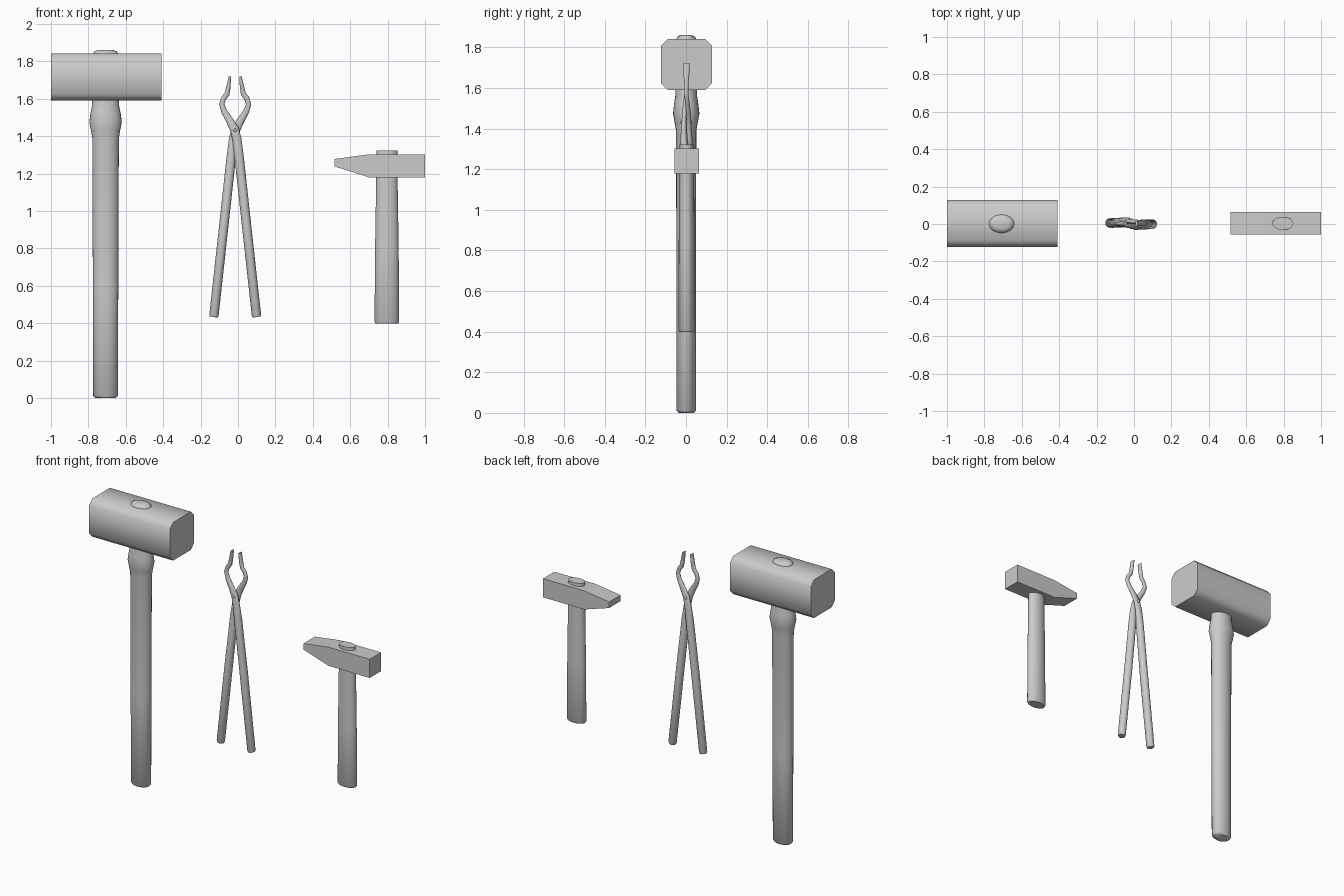
import bpy, bmesh
from math import cos, sin, pi, radians
from mathutils import Vector


def finish(name, bm, angle=50):
    bmesh.ops.recalc_face_normals(bm, faces=bm.faces)
    me = bpy.data.meshes.new(name)
    bm.to_mesh(me)
    bm.free()
    ob = bpy.data.objects.new(name, me)
    bpy.context.collection.objects.link(ob)
    if angle:
        me.shade_smooth()
        me.set_sharp_from_angle(angle=radians(angle))
    return ob


def loft(name, rings, angle=50):
    """Bridge a list of point rings and cap both ends."""
    bm = bmesh.new()
    loops = [[bm.verts.new(p) for p in ring] for ring in rings]
    n = len(loops[0])
    for a, b in zip(loops, loops[1:]):
        for i in range(n):
            j = (i + 1) % n
            bm.faces.new((a[i], a[j], b[j], b[i]))
    bm.faces.new(loops[0])
    bm.faces.new(loops[-1])
    return finish(name, bm, angle)


def ellipse(c, u, v, n=24):
    return [c + u * cos(2 * pi * i / n) + v * sin(2 * pi * i / n) for i in range(n)]


def handle(name, x, y, sections):
    """Oval wooden handle from (z, half width, half depth) sections."""
    return loft(name, [ellipse(Vector((x, y, z)), Vector((rx, 0, 0)), Vector((0, ry, 0)))
                       for z, rx, ry in sections])


# sledgehammer head: long block with chamfered edges
h, k, zc = 0.126, 0.092, 1.716
octagon = [(h, k), (k, h), (-k, h), (-h, k), (-h, -k), (-k, -h), (k, -h), (h, -k)]
loft("sledge_head", [[(x, y + 0.002, zc + z) for y, z in octagon] for x in (-1.0, -0.41)])

# sledgehammer handle with swollen neck and domed top
handle("sledge_handle", -0.708, 0.001, [
    (0.0, 0.055, 0.038), (0.012, 0.066, 0.048), (0.6, 0.068, 0.048),
    (1.39, 0.071, 0.050), (1.43, 0.078, 0.057), (1.475, 0.087, 0.065),
    (1.52, 0.081, 0.060), (1.56, 0.073, 0.054), (1.62, 0.070, 0.052),
    (1.84, 0.068, 0.050), (1.853, 0.060, 0.044), (1.861, 0.040, 0.028)])

# small hammer head: side profile extruded in y
profile = [(0.517, 1.238), (0.70, 1.18), (1.0, 1.18), (1.0, 1.303), (0.70, 1.303), (0.517, 1.278)]
loft("hammer_head", [[(x, y, z) for x, z in profile] for y in (-0.056, 0.063)], angle=0)

# small hammer handle
handle("hammer_handle", 0.796, 0.003, [
    (0.398, 0.060, 0.034), (0.408, 0.066, 0.040), (0.8, 0.063, 0.039),
    (1.18, 0.057, 0.037), (1.323, 0.056, 0.035)])

# tongs: one arm as a swept oval, the second turned half a circle about z
# (x from pivot axis, y, z, half width, half depth)
arm = [(0.115, -0.003, 0.433, 0.021, 0.021), (0.1135, -0.003, 0.443, 0.025, 0.026),
       (0.06, -0.005, 0.93, 0.025, 0.027), (0.022, -0.010, 1.28, 0.025, 0.024),
       (0.010, -0.013, 1.38, 0.024, 0.015), (-0.003, -0.012, 1.435, 0.024, 0.012),
       (-0.030, -0.009, 1.485, 0.020, 0.012), (-0.058, -0.004, 1.53, 0.016, 0.011),
       (-0.072, 0.0, 1.57, 0.014, 0.010), (-0.062, 0.0, 1.602, 0.014, 0.010),
       (-0.044, 0.0, 1.625, 0.014, 0.011), (-0.037, 0.0, 1.66, 0.012, 0.014),
       (-0.028, 0.0, 1.72, 0.006, 0.017)]
for side, s in (("front", 1), ("back", -1)):
    pts = [Vector((s * p[0] - 0.015, s * p[1] + 0.002, p[2])) for p in arm]
    rings = []
    for i, p in enumerate(pts):
        t = pts[min(i + 1, len(pts) - 1)] - pts[max(i - 1, 0)]
        u = Vector((t.z, 0, -t.x)).normalized()
        rings.append(ellipse(p, u * arm[i][3], Vector((0, arm[i][4], 0)), 14))
    loft("tongs_arm_" + side, rings)

# tongs rivet
loft("tongs_rivet", [ellipse(Vector((-0.015, y, 1.432)), Vector((r, 0, 0)), Vector((0, 0, r)), 12)
                     for y, r in ((-0.026, 0.006), (-0.023, 0.009), (0.027, 0.009), (0.030, 0.006))])
